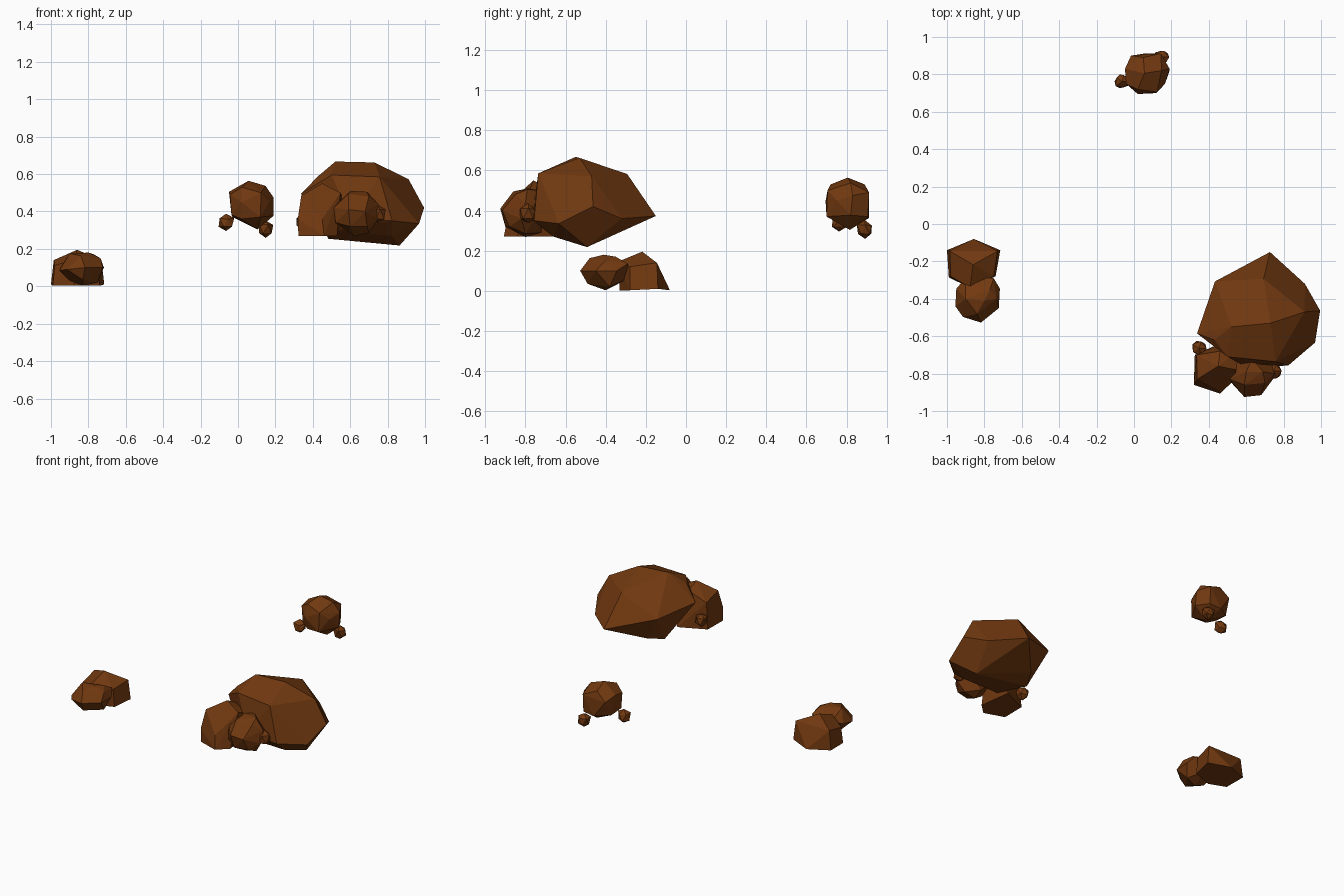
import bpy, bmesh, random
from mathutils import Vector

mat = bpy.data.materials.new("brown_rock")
mat.diffuse_color = (0.165, 0.04, 0.005, 1)


def finish(bm, name):
    bmesh.ops.recalc_face_normals(bm, faces=bm.faces)
    me = bpy.data.meshes.new(name)
    bm.to_mesh(me)
    bm.free()
    me.materials.append(mat)
    ob = bpy.data.objects.new(name, me)
    bpy.context.collection.objects.link(ob)


def rock(name, pts):
    """Faceted stone: convex hull around a few corner points."""
    bm = bmesh.new()
    for p in pts:
        bm.verts.new(p)
    bmesh.ops.convex_hull(bm, input=bm.verts)
    loose = [v for v in bm.verts if not v.link_faces]
    bmesh.ops.delete(bm, geom=loose, context='VERTS')
    bmesh.ops.dissolve_limit(bm, angle_limit=0.12, verts=bm.verts, edges=bm.edges)
    finish(bm, name)


def pebble(name, centre, size, seed):
    """Tiny chip: jittered low-poly ball."""
    rnd = random.Random(seed)
    bm = bmesh.new()
    bmesh.ops.create_icosphere(bm, subdivisions=1, radius=1)
    for v in bm.verts:
        k = rnd.uniform(0.85, 1.15)
        v.co = Vector([c + k * a * s for c, a, s in zip(centre, v.co, size)])
    finish(bm, name)


# Large boulder
rock("large_boulder", [
    (.727, -.15, .373), (.914, -.32, .36), (.995, -.463, .42), (.968, -.634, .335),
    (.824, -.757, .35), (.82, -.66, .27), (.60, -.765, .37), (.52, -.70, .30),
    (.337, -.585, .495), (.433, -.307, .46), (.43, -.62, .59), (.693, -.293, .582),
    (.912, -.47, .572), (.521, -.55, .667), (.73, -.53, .662), (.757, -.736, .585),
    (.50, -.71, .595), (.864, -.493, .218), (.484, -.46, .254), (.54, -.35, .285)])

# Stone leaning on the boulder, with a flat base
rock("leaning_stone", [
    (.323, -.86, .27), (.46, -.907, .27), (.53, -.84, .27), (.50, -.62, .27),
    (.325, -.70, .27), (.32, -.86, .36), (.335, -.70, .45), (.338, -.83, .485),
    (.45, -.76, .55), (.46, -.68, .51), (.548, -.78, .50), (.56, -.68, .47),
    (.45, -.89, .36)])

# Round stone in front of the boulder
rock("front_stone", [
    (.512, -.83, .42), (.522, -.85, .34), (.59, -.86, .495), (.60, -.79, .51),
    (.69, -.79, .505), (.70, -.85, .48), (.75, -.80, .44), (.75, -.82, .36),
    (.70, -.80, .285), (.62, -.80, .268), (.59, -.925, .41), (.68, -.915, .40),
    (.60, -.90, .32), (.69, -.88, .32), (.53, -.74, .38), (.73, -.73, .40),
    (.63, -.72, .50), (.63, -.72, .29)])

# Round stone at the back
rock("back_stone", [
    (-.048, .83, .505), (.056, .806, .564), (.147, .82, .537), (.19, .83, .475),
    (.19, .82, .377), (.104, .816, .304), (-.035, .75, .382), (-.043, .75, .49),
    (.02, .695, .448), (.123, .705, .50), (.12, .70, .37), (.166, .75, .45),
    (.02, .72, .53), (-.016, .90, .47), (.144, .912, .49), (.06, .912, .363),
    (.144, .905, .37), (-.03, .85, .37), (.02, .72, .36), (.05, .89, .53)])

# Wedge stone on the ground at the left
rock("wedge_stone", [
    (-.86, -.218, .195), (-.985, -.145, .14), (-.73, -.145, .14), (-.877, -.34, .145),
    (-.856, -.08, .003), (-1, -.14, .01), (-.715, -.14, .01), (-.99, -.286, .003),
    (-.74, -.28, .003), (-.877, -.33, .003), (-.98, -.28, .11), (-.75, -.28, .12)])

# Flattened stone beside the wedge
rock("flat_stone", [
    (-.90, -.29, .125), (-.75, -.29, .135), (-.717, -.345, .10), (-.723, -.45, .10),
    (-.818, -.527, .10), (-.914, -.497, .09), (-.955, -.44, .085), (-.95, -.345, .10),
    (-.90, -.40, .175), (-.80, -.41, .18), (-.77, -.35, .17), (-.84, -.48, .163),
    (-.735, -.40, .15), (-.83, -.40, .003), (-.75, -.38, .02), (-.90, -.40, .03),
    (-.83, -.49, .035), (-.83, -.29, .06)])

# Small chips around the stones
pebble("chip_front_right", (.748, -.785, .385), (.042, .046, .052), 1)
pebble("chip_front_left", (.347, -.665, .345), (.044, .042, .045), 2)
pebble("chip_back_left", (-.064, .762, .34), (.043, .043, .048), 3)
pebble("chip_back_right", (.148, .892, .305), (.045, .043, .05), 4)
